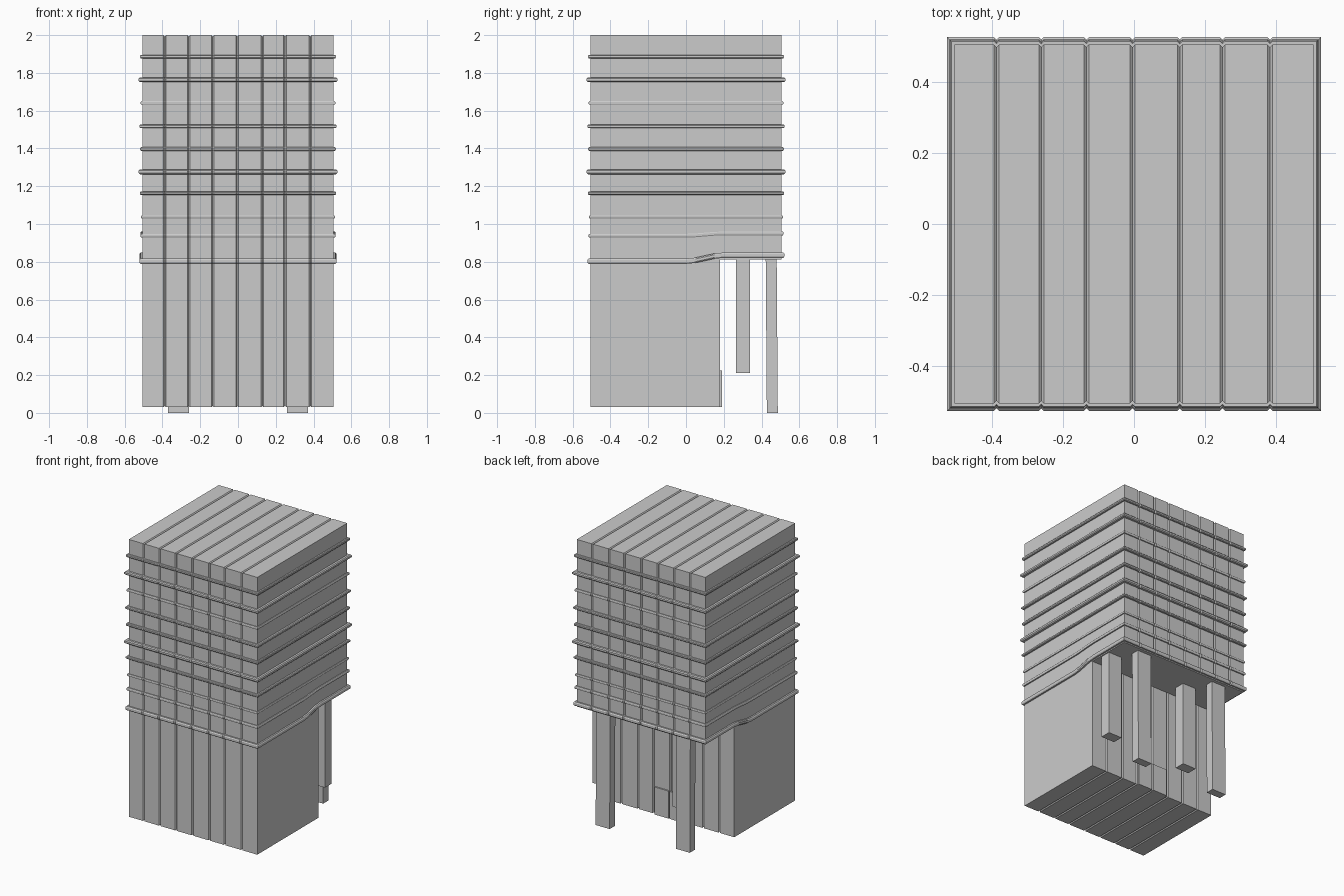
import bpy, bmesh

if "Cube" in bpy.data.objects:
    bpy.data.objects.remove(bpy.data.objects["Cube"])

W = 0.505                                   # half width of the tower
GROOVES = [-0.387, -0.261, -0.134, -0.004, 0.129, 0.249, 0.383]
GW, GD = 0.007, 0.007                       # groove half width and depth


def make(name, verts, faces):
    me = bpy.data.meshes.new(name)
    me.from_pydata(verts, [], faces)
    bm = bmesh.new()
    bm.from_mesh(me)
    bmesh.ops.recalc_face_normals(bm, faces=bm.faces)
    bm.to_mesh(me)
    bm.free()
    ob = bpy.data.objects.new(name, me)
    bpy.context.collection.objects.link(ob)
    return ob


def box(name, x0, x1, y0, y1, z0, z1, top_shift=0.0):
    s = top_shift
    v = [(x0, y0, z0), (x1, y0, z0), (x1, y1, z0), (x0, y1, z0),
         (x0, y0 + s, z1), (x1, y0 + s, z1), (x1, y1 + s, z1), (x0, y1 + s, z1)]
    f = [(0, 1, 2, 3), (4, 5, 6, 7), (0, 1, 5, 4), (1, 2, 6, 5), (2, 3, 7, 6), (3, 0, 4, 7)]
    return make(name, v, f)


# Stations across the width: (x, inset) with a V groove at each seam
stations = [(-W, 0.0)]
for g in GROOVES:
    stations += [(g - GW, 0.0), (g, GD), (g + GW, 0.0)]
stations.append((W, 0.0))


# Tower body: L-shaped side profile lofted across the width
def profile(d):
    return [(-W + d, 0.03 + d), (0.18 - d, 0.03 + d), (0.18 - d, 0.82 + d),
            (W - d, 0.82 + d), (W - d, 2.0 - d), (-W + d, 2.0 - d)]


verts = [(x, y, z) for x, d in stations for y, z in profile(d)]
n, faces = 6, []
for i in range(len(stations) - 1):
    for j in range(n):
        k = (j + 1) % n
        faces.append((i * n + j, i * n + k, (i + 1) * n + k, (i + 1) * n + j))
faces += [tuple(range(n)), tuple(range(len(verts) - n, len(verts)))]
make("tower_body", verts, faces)


# Floor bands: closed ring around the tower, notched at the grooves
SIDE = [-0.25, 0.0, 0.05, 0.1, 0.15, 0.2, 0.35]


def band(name, z, out, half, rise=0.0):
    def ring(o, dz):
        e = W + o
        front = [(x, -e + d) for x, d in stations[1:-1]]
        back = [(x, e - d) for x, d in reversed(stations[1:-1])]
        path = ([(-e, -e)] + front + [(e, -e)] + [(e, y) for y in SIDE] +
                [(e, e)] + back + [(-e, e)] + [(-e, y) for y in reversed(SIDE)])
        pts = []
        for x, y in path:
            t = min(1.0, max(0.0, y / 0.2))
            pts.append((x, y, z + dz + rise * t * t * (3 - 2 * t)))
        return pts
    rings = [ring(-0.015, -half), ring(out * 0.7, -half), ring(out, -half * 0.5),
             ring(out, half * 0.5), ring(out * 0.7, half), ring(-0.015, half)]
    m = len(rings[0])
    fs = [(i * m + j, i * m + (j + 1) % m, ((i + 1) % 6) * m + (j + 1) % m, ((i + 1) % 6) * m + j)
          for i in range(6) for j in range(m)]
    make(name, [p for r in rings for p in r], fs)


BANDS = [(0.803, 0.016, 0.014, 0.032), (0.938, 0.011, 0.010, 0.012), (1.038, 0.008, 0.008, 0),
         (1.163, 0.015, 0.009, 0), (1.276, 0.021, 0.013, 0), (1.397, 0.013, 0.010, 0),
         (1.517, 0.017, 0.010, 0), (1.641, 0.010, 0.009, 0), (1.763, 0.021, 0.012, 0),
         (1.886, 0.013, 0.010, 0)]
for i, (z, out, half, rise) in enumerate(BANDS):
    band(f"floor_band_{i + 1}", z, out, half, rise)

# Outer pillars to the ground, inner pillars ending above it
for i, s in enumerate((-0.315, 0.315)):
    box(f"outer_pillar_{i}", s - 0.055, s + 0.055, 0.428, 0.486, 0.0, 0.83, -0.006)
    c = s + 0.13
    box(f"inner_pillar_{i}", c - 0.053, c + 0.053, 0.265, 0.34, 0.21, 0.83)

# Underside slab of the overhang
box("overhang_underside", -W, W, 0.18, W, 0.813, 0.83)

# Double door on the recessed back wall
for i, s in enumerate((-0.06, 0.06)):
    box(f"door_leaf_{i}", s - 0.055, s + 0.055, 0.165, 0.19, 0.03, 0.225)
